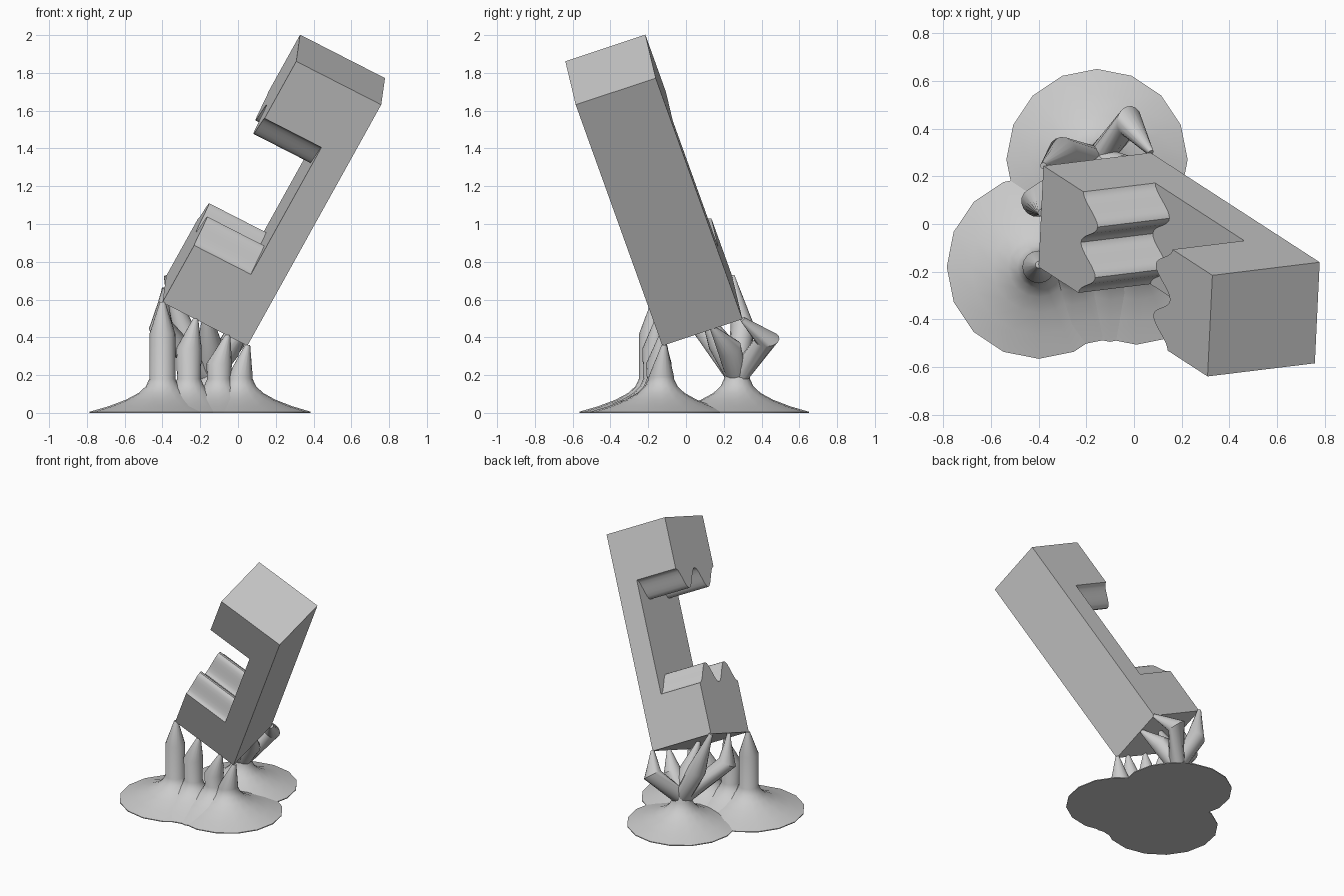
import bpy, bmesh, math
from mathutils import Vector, Matrix

cube = bpy.data.objects.get("Cube")
if cube:
    bpy.data.objects.remove(cube, do_unlink=True)

grey = bpy.data.materials.new("plain_grey")
grey.use_nodes = True
colour = (0.6, 0.6, 0.6, 1)
grey.diffuse_color = colour
grey.node_tree.nodes["Principled BSDF"].inputs["Base Color"].default_value = colour


def finish(name, bm, angle):
    bmesh.ops.recalc_face_normals(bm, faces=bm.faces)
    mesh = bpy.data.meshes.new(name)
    bm.to_mesh(mesh)
    bm.free()
    mesh.materials.append(grey)
    ob = bpy.data.objects.new(name, mesh)
    bpy.context.collection.objects.link(ob)
    bpy.ops.object.select_all(action="DESELECT")
    ob.select_set(True)
    bpy.context.view_layer.objects.active = ob
    bpy.ops.object.shade_smooth_by_angle(angle=math.radians(angle))
    return ob


def loft(name, centres, radii, upright, sides=16):
    """Round tube through the centres, with mitred or level rings."""
    pts = [Vector(c) for c in centres]
    bm = bmesh.new()
    rings = []
    for i, (p, r) in enumerate(zip(pts, radii)):
        if upright:
            turn = Matrix.Identity(3)
        else:
            ahead = (pts[min(i + 1, len(pts) - 1)] - p).normalized()
            behind = (p - pts[max(i - 1, 0)]).normalized()
            turn = (ahead + behind).to_track_quat("Z", "Y").to_matrix()
        ring = []
        for k in range(sides):
            a = math.tau * k / sides
            ring.append(bm.verts.new(p + turn @ Vector((r * math.cos(a), r * math.sin(a), 0))))
        rings.append(ring)
    for a, b in zip(rings, rings[1:]):
        for k in range(sides):
            j = (k + 1) % sides
            bm.faces.new((a[k], a[j], b[j], b[k]))
    bm.faces.new(rings[0][::-1])
    bm.faces.new(rings[-1])
    return finish(name, bm, 35)


# Tilted clamp: axes across the jaws, towards the back and along the spine
across = Vector((0.45, 0.055, -0.23)).normalized()
along = Vector((0.705, -0.46, 1.28)).normalized()
along = (along - across * along.dot(across)).normalized()
back = along.cross(across).normalized()
corner = Vector((-0.40, -0.18, 0.585))
WIDTH, LENGTH, DEPTH, JAW = 0.508, 1.53, 0.447, 0.34


def place(p, s, q):
    return corner + across * p + back * s + along * q


def wave(s):
    return 0.432 - 0.07 * math.cos(2 * math.tau * s / DEPTH)


def prism(bm, section):
    """Join two matching outlines into a closed solid."""
    a, b = ([bm.verts.new(v) for v in side] for side in section)
    bm.faces.new(a)
    bm.faces.new(b[::-1])
    for i in range(len(a)):
        j = (i + 1) % len(a)
        bm.faces.new((a[i], b[i], b[j], a[j]))


# Spine and the two wavy jaws in one body
bm = bmesh.new()
spine = [(0, 0), (DEPTH, 0), (DEPTH, LENGTH), (0, LENGTH)]
prism(bm, [[place(p, s, q) for s, q in spine] for p in (JAW, WIDTH)])
steps = [DEPTH * i / 32 for i in range(33)]
lower = [(DEPTH, 0), (0, 0)] + [(s, wave(s)) for s in steps]
for flip in (False, True):
    outline = [(s, LENGTH - q if flip else q) for s, q in lower]
    prism(bm, [[place(p, s, q) for s, q in outline] for p in (0, JAW)])
finish("clamp_body", bm, 30)

# Flared foot, shared by every support
FLARE_R = [1.0, 1.0, 0.74, 0.5, 0.33, 0.23, 0.18]
FLARE_Z = [0, 0.006, 0.035, 0.07, 0.105, 0.14, 0.18]

# Front row of pointed columns under the front edge
row = [(-0.40, 0.385, 0.42, -0.40), (-0.26, 0.35, 0.34, -0.225),
       (-0.10, 0.35, 0.26, -0.055), (0.01, 0.375, 0.19, 0.05)]
for n, (x, foot, shoulder, tip) in enumerate(row):
    y = -0.18 + (x + 0.40) * 0.12
    top = place((tip + 0.40) / across.x, 0.01, 0)
    centres = [(x, y, z) for z in FLARE_Z] + [(x, y, shoulder), top]
    radii = [foot * r for r in FLARE_R] + [0.068, 0.014]
    loft(f"front_support_{n + 1}", centres, radii, True)

# Back foot with branching arms
hub = (-0.155, 0.27)
loft("back_foot", [(*hub, z) for z in FLARE_Z] + [(*hub, 0.24)],
     [0.38 * r for r in FLARE_R] + [0.06], True)
arms = [((-0.02, 0.43, 0.39), (WIDTH, DEPTH)),
        ((-0.30, 0.30, 0.45), (0.0, DEPTH)),
        ((-0.41, 0.09, 0.46), (0.0, 0.24)),
        ((-0.15, 0.18, 0.37), (0.25, 0.25)),
        ((-0.05, 0.23, 0.34), (0.49, 0.28))]
for n, (elbow, (p, s)) in enumerate(arms):
    loft(f"back_branch_{n + 1}", [(*hub, 0.19), elbow, place(p, s, 0)],
         [0.055, 0.065, 0.014], False)
